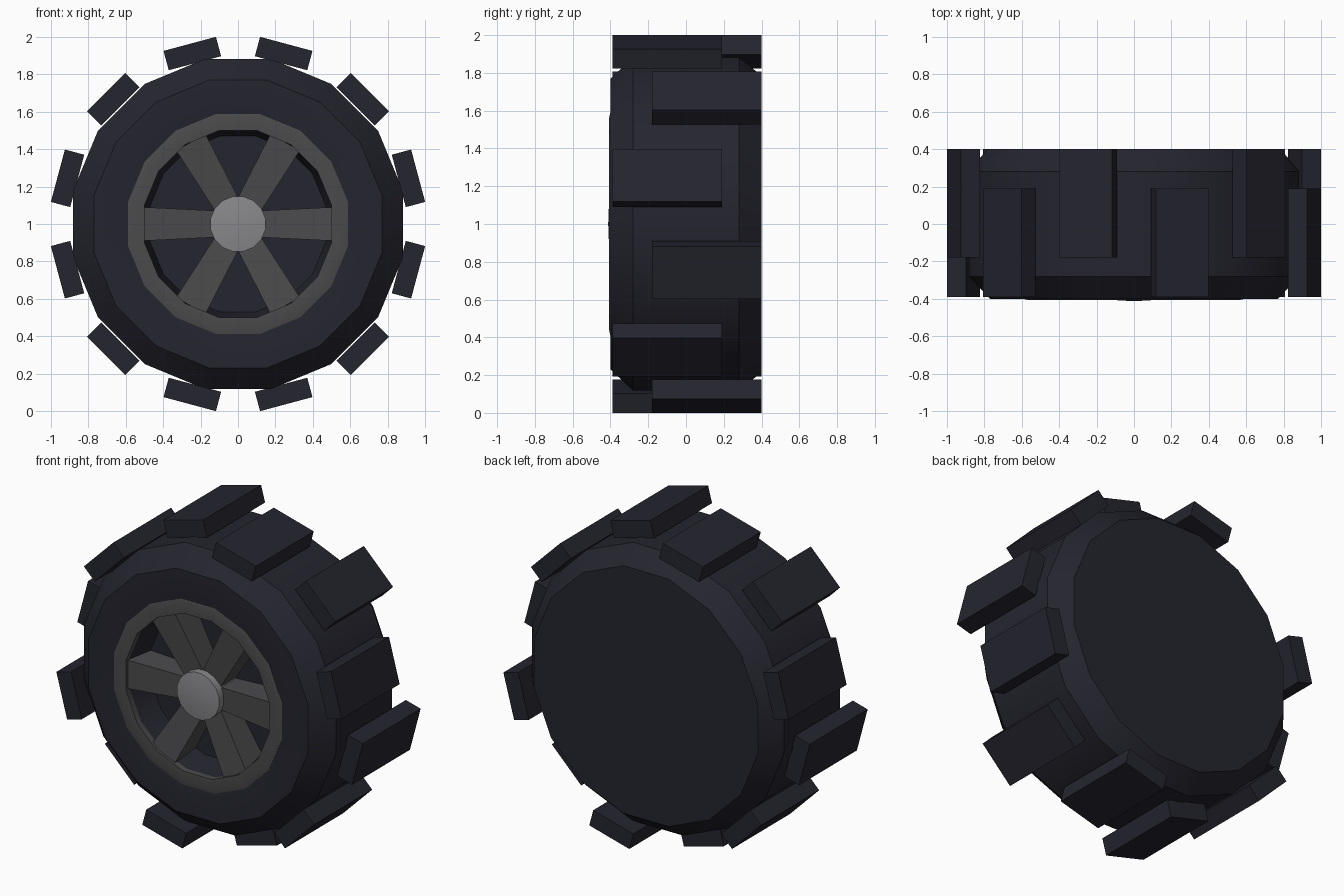
import bpy, bmesh, math
from mathutils import Matrix, Vector

if "Cube" in bpy.data.objects:
    bpy.data.objects.remove(bpy.data.objects["Cube"])

SIDES = 16
CENTRE = Vector((0, 0, 1))


def material(name, rgb):
    m = bpy.data.materials.new(name)
    m.diffuse_color = (*rgb, 1)
    m.use_nodes = True
    m.node_tree.nodes["Principled BSDF"].inputs["Base Color"].default_value = m.diffuse_color
    return m


RUBBER = material("dark rubber", (0.018, 0.018, 0.028))
METAL = material("rim grey", (0.07, 0.069, 0.072))
CAP = material("hub light grey", (0.25, 0.25, 0.26))


def finish(name, bm, mat, smooth=False):
    bmesh.ops.remove_doubles(bm, verts=bm.verts, dist=1e-5)
    bmesh.ops.recalc_face_normals(bm, faces=bm.faces)
    me = bpy.data.meshes.new(name)
    bm.to_mesh(me)
    bm.free()
    me.materials.append(mat)
    ob = bpy.data.objects.new(name, me)
    ob.location = CENTRE
    bpy.context.collection.objects.link(ob)
    if smooth:
        bpy.ops.object.select_all(action='DESELECT')
        ob.select_set(True)
        bpy.context.view_layer.objects.active = ob
        bpy.ops.object.shade_smooth_by_angle(angle=math.radians(30))
    return ob


def lathe(name, profile, mat, closed=False):
    """Turn (radius, y) points around the axle."""
    bm = bmesh.new()
    pts = list(profile) + ([profile[0]] if closed else [])
    rings = []
    for r, y in pts:
        if r == 0:
            rings.append([bm.verts.new((0, y, 0))] * SIDES)
        else:
            rings.append([bm.verts.new((r * math.cos(a), y, r * math.sin(a)))
                          for a in ((i + 0.5) * math.tau / SIDES for i in range(SIDES))])
    for p, q in zip(rings, rings[1:]):
        for i in range(SIDES):
            j = (i + 1) % SIDES
            bm.faces.new(list(dict.fromkeys((p[i], p[j], q[j], q[i]))))
    return finish(name, bm, mat, True)


def prism(name, corners, mat, angle):
    """Eight-cornered block, corners given as two quads, turned about the axle."""
    bm = bmesh.new()
    rot = Matrix.Rotation(-angle, 3, 'Y')
    v = [bm.verts.new(rot @ Vector(c)) for c in corners]
    bm.faces.new(v[:4])
    bm.faces.new(v[4:])
    for i in range(4):
        j = (i + 1) % 4
        bm.faces.new((v[i], v[j], v[4 + j], v[4 + i]))
    return finish(name, bm, mat)


# Tyre with recessed wheel well and closed back
lathe("tyre", [(0, -0.2), (0.48, -0.2), (0.515, -0.395), (0.53, -0.4), (0.785, -0.4),
               (0.9, -0.28), (0.9, 0.28), (0.8, 0.4), (0, 0.4)], RUBBER)

# Rim ring with bevelled outer edge
lathe("rim", [(0.6, -0.39), (0.6, -0.401), (0.572, -0.407), (0.51, -0.405),
              (0.51, -0.36), (0.55, -0.36)], METAL, closed=True)

# Hub cap, slightly domed
lathe("hub_cap", [(0, -0.412), (0.08, -0.409), (0.15, -0.4), (0.15, -0.2), (0, -0.2)], CAP)

# Six tapered spokes
for k in range(6):
    prism(f"spoke_{k + 1}",
          [(0.1, -0.35, -0.07), (0.1, -0.35, 0.07), (0.1, -0.2, 0.07), (0.1, -0.2, -0.07),
           (0.505, -0.39, -0.09), (0.505, -0.39, 0.09), (0.505, -0.2, 0.09),
           (0.505, -0.2, -0.09)],
          METAL, k * math.tau / 6)

# Twelve tread blocks, staggered front and back
for k in range(12):
    y0, y1 = (-0.39, 0.19) if k % 2 == 0 else (-0.18, 0.4)
    prism(f"tread_block_{k + 1}",
          [(r, y, z) for r in (0.89, 0.997)
           for y, z in ((y0, -0.145), (y0, 0.145), (y1, 0.145), (y1, -0.145))],
          RUBBER, math.radians(15 + 30 * k))
